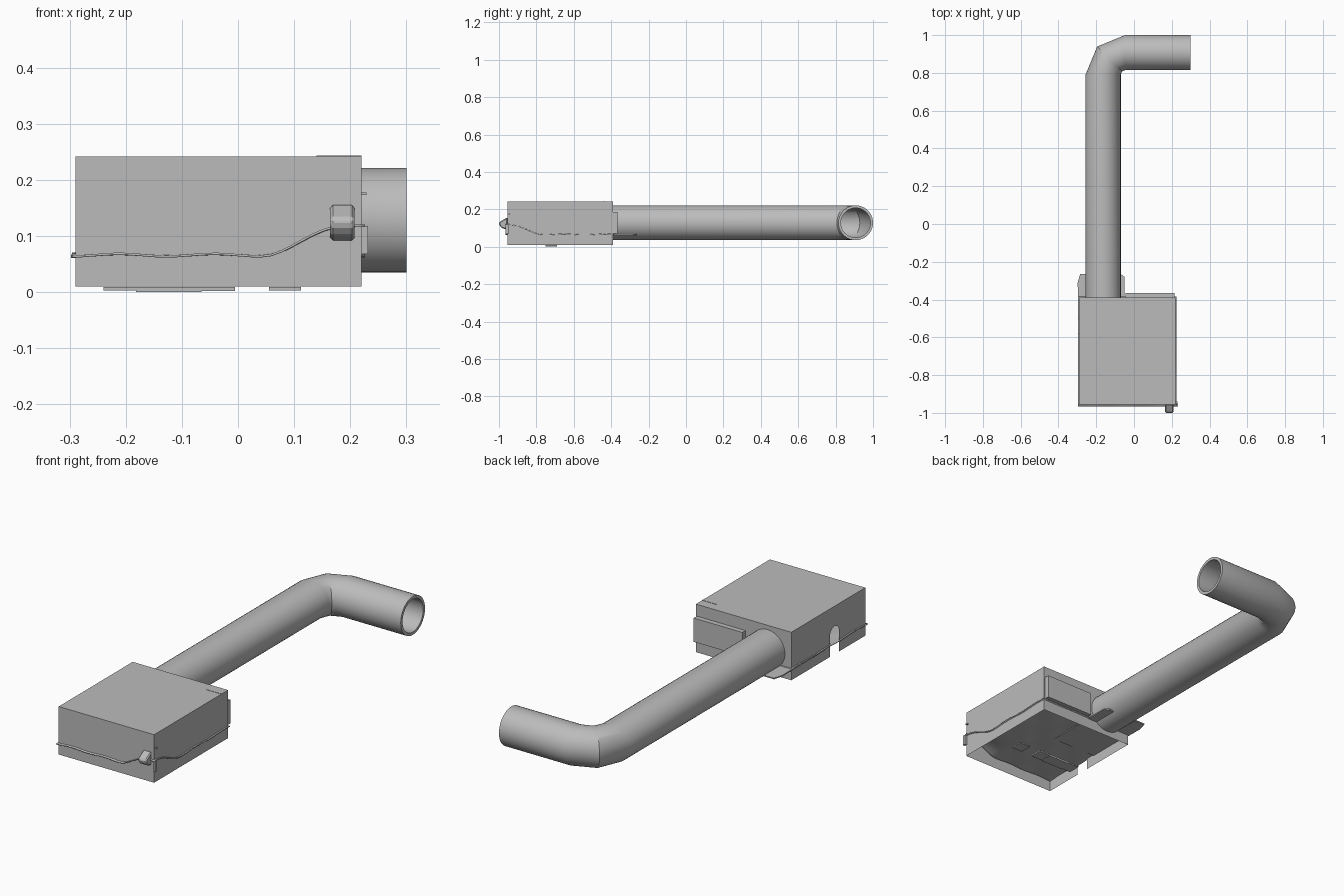
import bpy, bmesh, math
from mathutils import Vector

cube = bpy.data.objects.get("Cube")
if cube:
    bpy.data.objects.remove(cube, do_unlink=True)

grey = bpy.data.materials.new("plain grey")
grey.use_nodes = True
colour = (0.5, 0.5, 0.5, 1)
grey.diffuse_color = colour
grey.node_tree.nodes["Principled BSDF"].inputs["Base Color"].default_value = colour


def finish(name, bm, smooth=False):
    bmesh.ops.recalc_face_normals(bm, faces=bm.faces)
    mesh = bpy.data.meshes.new(name)
    bm.to_mesh(mesh)
    bm.free()
    mesh.materials.append(grey)
    obj = bpy.data.objects.new(name, mesh)
    bpy.context.scene.collection.objects.link(obj)
    if smooth:
        bpy.ops.object.select_all(action='DESELECT')
        obj.select_set(True)
        bpy.context.view_layer.objects.active = obj
        bpy.ops.object.shade_smooth_by_angle(angle=math.radians(30))
    return obj


def face(bm, points):
    return bm.faces.new([bm.verts.new(p) for p in points])


def block(name, x0, x1, y0, y1, z0, z1):
    bm = bmesh.new()
    bmesh.ops.create_cube(bm, size=1)
    for v in bm.verts:
        v.co = ((x0 + x1) / 2 + v.co.x * (x1 - x0),
                (y0 + y1) / 2 + v.co.y * (y1 - y0),
                (z0 + z1) / 2 + v.co.z * (z1 - z0))
    return finish(name, bm)


def ramp(t):
    t = min(max(t, 0), 1)
    return t * t * (3 - 2 * t)


# Housing: open underneath, with an arched opening in one side wall
X0, X1, Y0, Y1, Z0, Z1 = -0.29, 0.22, -0.955, -0.39, 0.01, 0.242
bm = bmesh.new()
face(bm, [(X0, Y0, Z1), (X1, Y0, Z1), (X1, Y1, Z1), (X0, Y1, Z1)])
for y in (Y0, Y1):
    face(bm, [(X0, y, Z0), (X1, y, Z0), (X1, y, Z1), (X0, y, Z1)])
face(bm, [(X1, Y0, Z0), (X1, Y1, Z0), (X1, Y1, Z1), (X1, Y0, Z1)])
door_y, door_r, spring = -0.72, 0.035, 0.11
arch = [(X0, door_y + door_r * math.cos(a), spring + door_r * math.sin(a))
        for a in (math.pi * (1 - i / 10) for i in range(11))]
face(bm, [(X0, Y0, Z0), (X0, door_y - door_r, Z0)] + arch
     + [(X0, door_y + door_r, Z0), (X0, Y1, Z0), (X0, Y1, Z1), (X0, Y0, Z1)])
bmesh.ops.remove_doubles(bm, verts=bm.verts, dist=0.0001)
finish("housing", bm)

# Recessed uneven floor sheet that rises towards the front left corner
bm = bmesh.new()
bmesh.ops.create_grid(bm, x_segments=28, y_segments=28, size=0.5)
for v in bm.verts:
    x = -0.035 + v.co.x * 0.522
    y = -0.675 + v.co.y * 0.582
    rise = 0.055 * ramp((x - 0.04) / 0.16) * ramp((-0.76 - y) / 0.2)
    ripple = 0.0025 * math.sin(x * 37) * math.cos(y * 29)
    v.co = (x, y, 0.068 + rise + ripple)
floor = finish("floor_sheet", bm, True)
floor.modifiers.new("thickness", 'SOLIDIFY').thickness = 0.004

# Flat apron reaching out under the duct, with clipped corners
bm = bmesh.new()
outline = [(-0.295, -0.64), (-0.05, -0.64), (-0.05, -0.28), (-0.07, -0.265),
           (-0.285, -0.265), (-0.298, -0.31)]
f = face(bm, [(x, y, 0.061) for x, y in outline])
ext = bmesh.ops.extrude_face_region(bm, geom=[f])
bmesh.ops.translate(bm, vec=(0, 0, 0.006),
                    verts=[g for g in ext["geom"] if isinstance(g, bmesh.types.BMVert)])
finish("duct_apron", bm)

# Hollow duct: rings placed along a mitred right-angle bend
SIDES, PIPE_X, PIPE_Z, BEND = 40, -0.163, 0.128, 0.115
pivot = Vector((PIPE_X + BEND, 0.792, PIPE_Z))
across = Vector((-1, 0, 0))
stations = [(Vector((PIPE_X, -0.392, PIPE_Z)), across, 1)]
for degrees in (0, 45, 90):
    a = math.radians(degrees)
    out = Vector((-math.cos(a), math.sin(a), 0))
    stations.append((pivot + out * BEND, out, 1))
stations.append((Vector((0.3, pivot.y + BEND, PIPE_Z)), Vector((0, 1, 0)), 1))
bm = bmesh.new()


def tube(radius):
    rings = []
    for centre, out, _ in stations:
        rings.append([bm.verts.new(centre + out * radius * math.cos(t)
                                   + Vector((0, 0, radius * math.sin(t))))
                      for t in (2 * math.pi * i / SIDES for i in range(SIDES))])
    for a, b in zip(rings, rings[1:]):
        bridge(a, b)
    return rings


def bridge(a, b):
    for i in range(SIDES):
        j = (i + 1) % SIDES
        bm.faces.new((a[i], a[j], b[j], b[i]))


outer, inner = tube(0.093), tube(0.079)
for end in (0, -1):
    bridge(outer[end], inner[end])
finish("duct", bm, True)

# Hooded box on the front wall
bm = bmesh.new()
profile = [(-0.955, 0.158), (-0.998, 0.132), (-1.0, 0.118), (-0.985, 0.1), (-0.955, 0.091)]
f = face(bm, [(0.164, y, z) for y, z in profile])
ext = bmesh.ops.extrude_face_region(bm, geom=[f])
bmesh.ops.translate(bm, vec=(0.044, 0, 0),
                    verts=[g for g in ext["geom"] if isinstance(g, bmesh.types.BMVert)])
hood = finish("front_hood", bm)
bevel = hood.modifiers.new("soft corners", 'BEVEL')
bevel.width, bevel.segments = 0.005, 1

# Plates and small fittings
block("back_panel", -0.045, 0.215, -0.392, -0.366, 0.07, 0.185)
block("roof_strip", 0.14, X1, -0.442, -0.437, 0.235, 0.2435)
block("side_bracket", X1, 0.232, -0.965, -0.95, 0.068, 0.118)
block("side_pin", X1, 0.229, -0.95, -0.94, 0.173, 0.178)
for i, (x0, x1, low) in enumerate([(0.055, 0.112, 0.003), (-0.24, -0.18, 0.003),
                                   (-0.182, -0.065, 0.0), (-0.065, -0.005, 0.002)]):
    block(f"base_plate_{i + 1}", x0, x1, -0.75, -0.69, low, 0.009)
